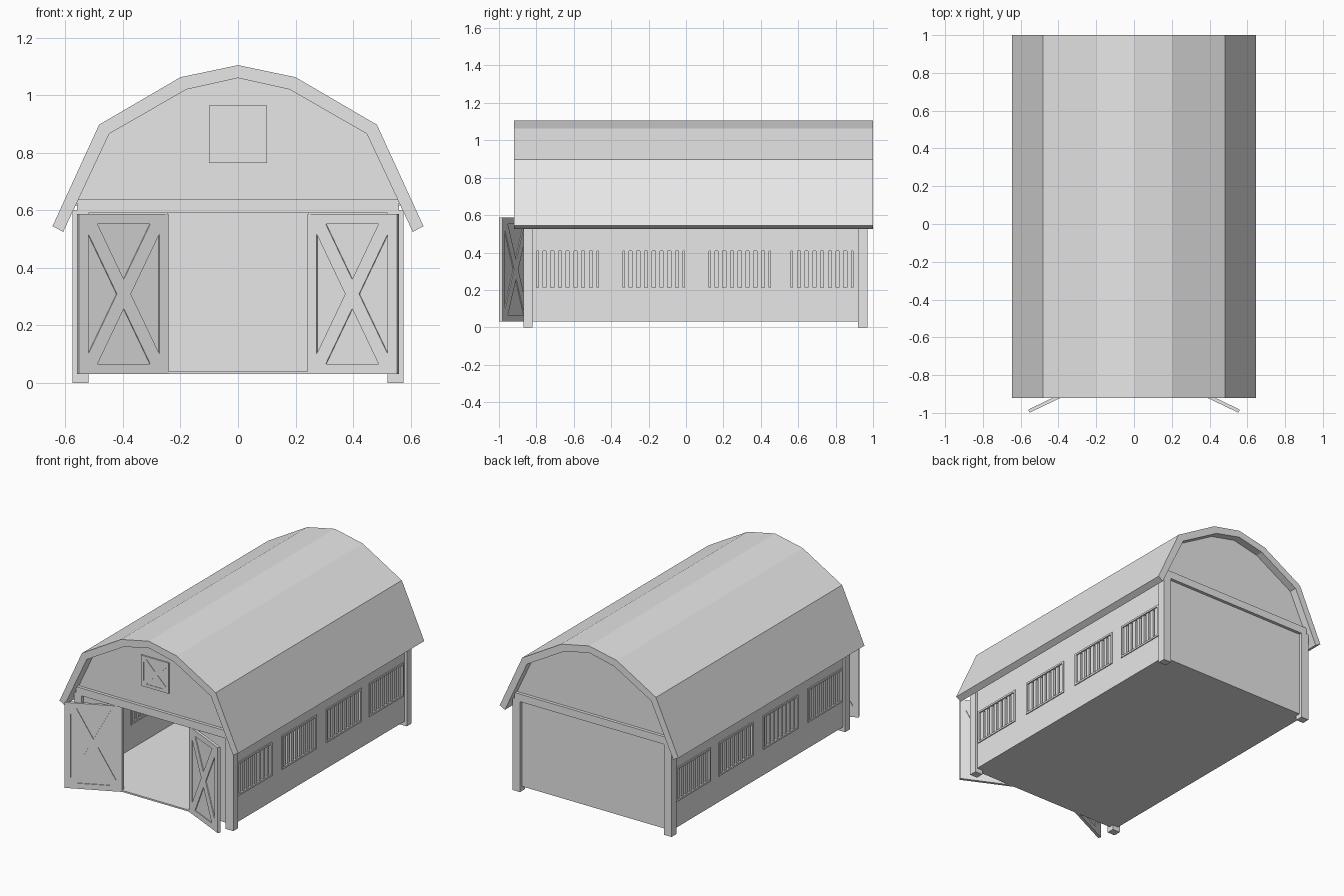
import bpy, bmesh, math

cube = bpy.data.objects.get("Cube")
if cube:
    bpy.data.objects.remove(cube, do_unlink=True)

grey = bpy.data.materials.new("plain_grey")
grey.use_nodes = True
grey.diffuse_color = (0.8, 0.8, 0.8, 1)
grey.node_tree.nodes["Principled BSDF"].inputs["Base Color"].default_value = (0.8, 0.8, 0.8, 1)


def finish(name, bm):
    bmesh.ops.recalc_face_normals(bm, faces=bm.faces)
    mesh = bpy.data.meshes.new(name)
    bm.to_mesh(mesh)
    bm.free()
    mesh.materials.append(grey)
    obj = bpy.data.objects.new(name, mesh)
    bpy.context.collection.objects.link(obj)
    return obj


def add_prism(bm, outline, y0, y1):
    """Extrude an (x, z) outline from y0 to y1."""
    face = bm.faces.new([bm.verts.new((x, y0, z)) for x, z in outline])
    out = bmesh.ops.extrude_face_region(bm, geom=[face])["geom"]
    moved = [v for v in out if isinstance(v, bmesh.types.BMVert)]
    bmesh.ops.translate(bm, verts=moved, vec=(0, y1 - y0, 0))


def add_box(bm, x0, x1, y0, y1, z0, z1):
    add_prism(bm, [(x0, z0), (x1, z0), (x1, z1), (x0, z1)], y0, y1)


def box(name, *bounds):
    bm = bmesh.new()
    add_box(bm, *bounds)
    return finish(name, bm)


def prism(name, outline, y0, y1):
    bm = bmesh.new()
    add_prism(bm, outline, y0, y1)
    return finish(name, bm)


def add_cross(bm, x0, x1, z0, z1, w, y0, y1):
    """Two diagonal braces trimmed to the rectangle."""
    for a, c, k in ((x0, x1, w), (x1, x0, -w)):
        add_prism(bm, [(a, z0), (a + k, z0), (c, z1 - w), (c, z1), (c - k, z1), (a, z0 + w)], y0, y1)


def add_frame(bm, x0, x1, z0, z1, w, y0, y1):
    add_box(bm, x0, x1, y0, y1, z0, z0 + w)
    add_box(bm, x0, x1, y0, y1, z1 - w, z1)
    add_box(bm, x0, x0 + w, y0, y1, z0 + w, z1 - w)
    add_box(bm, x1 - w, x1, y0, y1, z0 + w, z1 - w)


def mirrored(half):
    """Close a right-half profile that starts on the centre line."""
    return [(-x, z) for x, z in reversed(half[1:])] + half


# Gambrel roof shell
outer = [(0, 1.105), (0.2, 1.063), (0.483, 0.898), (0.645, 0.545)]
inner = [(0, 1.06), (0.18, 1.02), (0.448, 0.866), (0.608, 0.525)]
prism("roof", mirrored(outer) + mirrored(inner)[::-1], -0.92, 1.0)

# Gable ends, closed at the eaves
gable = mirrored(inner[:3] + [(0.565, 0.617)])
prism("front_gable", gable, -0.85, -0.825)
prism("back_gable", gable, 0.925, 0.95)

# Floor, back wall and front wall on each side of the opening
box("floor", -0.56, 0.56, -0.85, 0.95, 0.03, 0.04)
box("back_wall", -0.555, 0.555, 0.925, 0.95, 0.03, 0.62)
for s, side in ((1, "left"), (-1, "right")):
    box(side + "_front_wall", s * 0.245, s * 0.555, -0.85, -0.825, 0.03, 0.62)

# Corner posts and cross beams
for end, y in (("front", -0.87), ("back", 0.92)):
    box(end + "_beam", -0.56, 0.56, y, y + 0.05, 0.59, 0.64)
    for s, side in ((1, "left"), (-1, "right")):
        box(f"{end}_{side}_post", s * 0.52, s * 0.575, y, y + 0.05, 0, 0.6)

# Side walls with four barred windows each
windows = [(-0.81, -0.455), (-0.35, 0.005), (0.11, 0.465), (0.55, 0.905)]
sill, head, trim, bars = 0.2, 0.42, 0.012, 8
for s, side in ((1, "left"), (-1, "right")):
    wall, frames, grille, panes = (bmesh.new() for _ in range(4))
    x0, x1 = s * 0.53, s * 0.56
    add_box(wall, x0, x1, -0.85, 0.95, 0.03, sill)
    add_box(wall, x0, x1, -0.85, 0.95, head, 0.62)
    edges = [-0.85] + [y for pair in windows for y in pair] + [0.95]
    for y0, y1 in zip(edges[::2], edges[1::2]):
        add_box(wall, x0, x1, y0, y1, sill, head)
    for y0, y1 in windows:
        f0, f1 = s * 0.525, s * 0.566
        add_box(frames, f0, f1, y0, y1, sill, sill + trim)
        add_box(frames, f0, f1, y0, y1, head - trim, head)
        add_box(frames, f0, f1, y0, y0 + trim, sill, head)
        add_box(frames, f0, f1, y1 - trim, y1, sill, head)
        add_box(panes, s * 0.536, s * 0.54, y0, y1, sill, head)
        step = (y1 - y0 - 2 * trim) / bars
        for i in range(bars):
            mid = y0 + trim + (i + 0.5) * step
            add_box(grille, s * 0.53, s * 0.558, mid - step * 0.3, mid + step * 0.3, sill, head)
    finish(side + "_side_wall", wall)
    finish(side + "_window_frames", frames)
    finish(side + "_window_bars", grille)
    finish(side + "_window_panes", panes)

# Loft hatch in the front gable
hatch = bmesh.new()
add_box(hatch, -0.1, 0.1, -0.856, -0.85, 0.765, 0.965)
add_frame(hatch, -0.1, 0.1, 0.765, 0.965, 0.02, -0.859, -0.856)
add_cross(hatch, -0.08, 0.08, 0.785, 0.945, 0.018, -0.859, -0.856)
finish("loft_hatch", hatch)

# Open doors, framed and braced on both faces
width, low, high, rim = 0.345, 0.03, 0.588, 0.036
for s, side in ((1, "left"), (-1, "right")):
    door = bmesh.new()
    add_box(door, 0, s * width, -0.004, 0.004, low, high)
    xa, xb = sorted((0, s * width))
    for y0, y1 in ((-0.009, -0.004), (0.004, 0.009)):
        add_frame(door, xa, xb, low, high, rim, y0, y1)
        add_cross(door, xa + rim, xb - rim, low + rim, high - rim, 0.035, y0, y1)
    obj = finish(side + "_door", door)
    obj.location = (s * 0.245, -0.842, 0)
    obj.rotation_euler.z = -s * math.radians(25.5)
